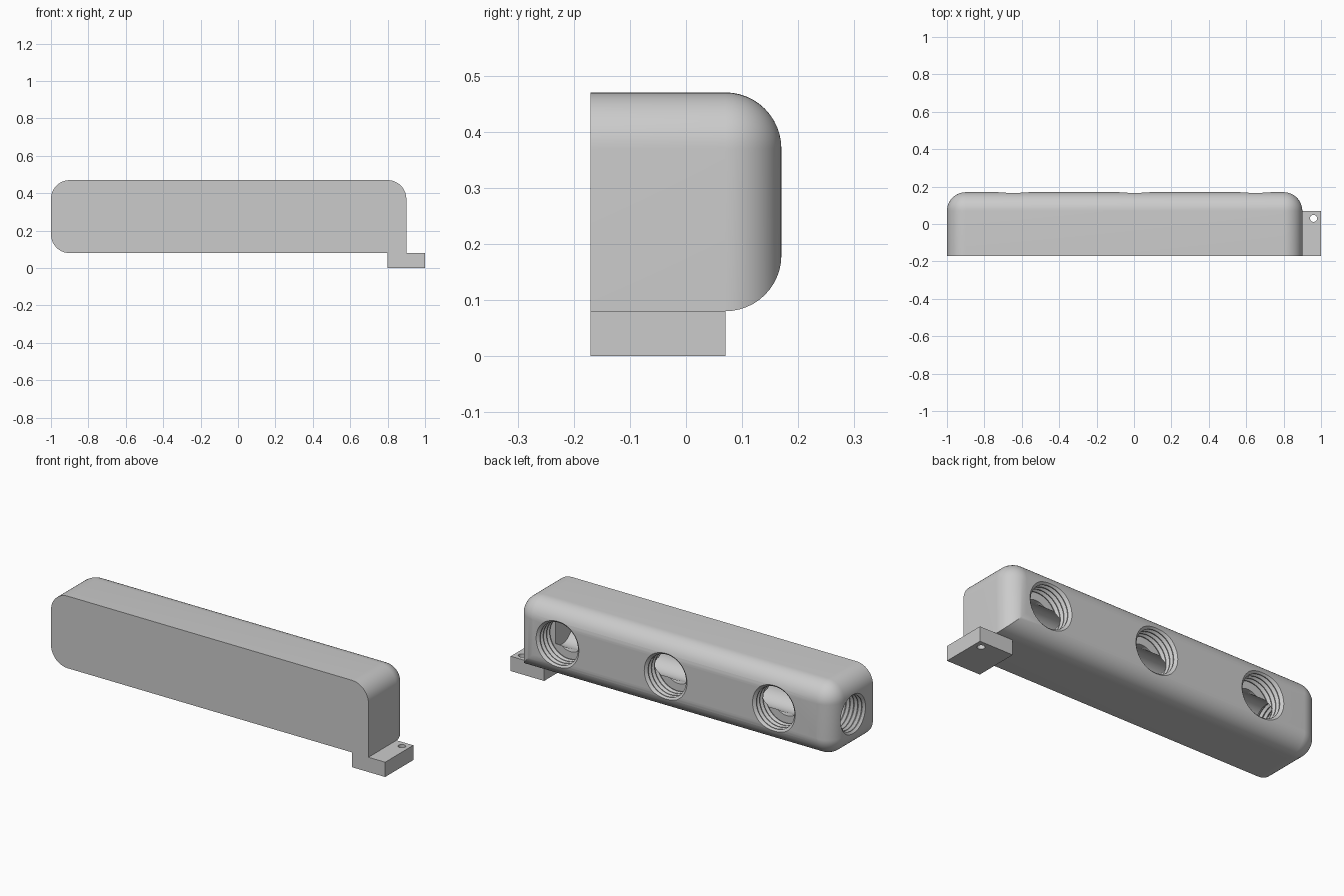
import bpy, bmesh
from math import sin, cos, pi, radians
from mathutils import Matrix

cube = bpy.data.objects.get("Cube")
if cube:
    bpy.data.objects.remove(cube, do_unlink=True)

metal = bpy.data.materials.new("light grey metal")
metal.use_nodes = True
grey = (0.6, 0.6, 0.6, 1)
metal.diffuse_color = grey
metal.node_tree.nodes["Principled BSDF"].inputs["Base Color"].default_value = grey

X0, X1, Z0, Z1 = -1.0, 0.9, 0.08, 0.47   # body outline
Y0, Y1, R = -0.17, 0.17, 0.1             # body depth and fillet
ZC = (Z0 + Z1) / 2


def finish(name, bm):
    bmesh.ops.remove_doubles(bm, verts=bm.verts, dist=1e-5)
    bmesh.ops.recalc_face_normals(bm, faces=bm.faces)
    mesh = bpy.data.meshes.new(name)
    bm.to_mesh(mesh)
    bm.free()
    mesh.materials.append(metal)
    ob = bpy.data.objects.new(name, mesh)
    bpy.context.collection.objects.link(ob)
    return ob


def loft(name, rings):
    """Skin closed rings of points and cap both ends."""
    bm = bmesh.new()
    loops = [[bm.verts.new(p) for p in ring] for ring in rings]
    for a, b in zip(loops, loops[1:]):
        n = len(a)
        for i in range(n):
            bm.faces.new((a[i], a[(i + 1) % n], b[(i + 1) % n], b[i]))
    bm.faces.new(loops[0])
    bm.faces.new(loops[-1])
    return finish(name, bm)


def outline(inset, y, seg=12):
    """Rounded rectangle, square only at the bracket corner."""
    x0, x1, z0, z1 = X0 + inset, X1 - inset, Z0 + inset, Z1 - inset
    r = R - inset
    pts = [(x1, y, z0)]
    for cx, cz, start in ((x1 - r, z1 - r, 0), (x0 + r, z1 - r, 90), (x0 + r, z0 + r, 180)):
        for i in range(seg + 1):
            a = radians(start + 90 * i / seg)
            pts.append((cx + r * cos(a), y, cz + r * sin(a)))
    return pts


def turned(name, profile, matrix, seg=48):
    """Solid of revolution from (depth, radius) pairs, going along local +z."""
    ob = loft(name, [[(r * cos(2 * pi * i / seg), r * sin(2 * pi * i / seg), d)
                      for i in range(seg)] for d, r in profile])
    ob.data.transform(matrix)
    return ob


def thread(depth, turns, major, minor):
    """Ridged wall of a threaded hole."""
    pitch = depth / turns
    pts = [(-0.05, major), (0, major)]
    for i in range(turns):
        d = i * pitch
        pts += [(d + 0.45 * pitch, minor), (d + 0.6 * pitch, minor), (d + pitch, major)]
    return pts


def cut(target, cutter):
    mod = target.modifiers.new("cut", 'BOOLEAN')
    mod.operation = 'DIFFERENCE'
    mod.solver = 'EXACT'
    mod.object = cutter
    bpy.context.view_layer.objects.active = target
    bpy.ops.object.modifier_apply(modifier=mod.name)
    bpy.data.objects.remove(cutter, do_unlink=True)


def shade(ob):
    bpy.ops.object.select_all(action='DESELECT')
    ob.select_set(True)
    bpy.context.view_layer.objects.active = ob
    bpy.ops.object.shade_smooth_by_angle(angle=radians(25))


# Main block: flat front, filleted rear rim
rings = [outline(0, Y0)]
for i in range(12):
    t = radians(90 * i / 12)
    rings.append(outline(R * (1 - cos(t)), Y1 - R + R * sin(t)))
rings.append(outline(R - 1e-4, Y1))
body = loft("manifold_body", rings)

# Threaded inlet and long bore from the right end
along_x = Matrix.Translation((X0, 0, ZC)) @ Matrix.Rotation(pi / 2, 4, 'Y')
inlet = thread(0.19, 8, 0.106, 0.094) + [(0.19, 0.085), (1.74, 0.085)]
cut(body, turned("inlet_cutter", inlet, along_x))

# Three stepped, threaded outlets in the rear
outlet = thread(0.11, 4, 0.128, 0.114) + [(0.11, 0.08), (0.172, 0.08)]
for x in (-0.645, 0.003, 0.65):
    inward = Matrix.Translation((x, Y1, ZC)) @ Matrix.Rotation(pi / 2, 4, 'X')
    cut(body, turned("outlet_cutter", outlet, inward))
shade(body)

# Mounting bracket with a screw hole
bm = bmesh.new()
bmesh.ops.create_cube(bm, size=1, matrix=Matrix.Translation((0.9, -0.05, 0.04))
                      @ Matrix.Diagonal((0.2, 0.24, 0.08, 1)))
bracket = finish("mounting_bracket", bm)
cut(bracket, turned("screw_cutter", [(-0.05, 0.019), (0.15, 0.019)],
                    Matrix.Translation((0.96, 0.03, 0)), 32))
shade(bracket)
